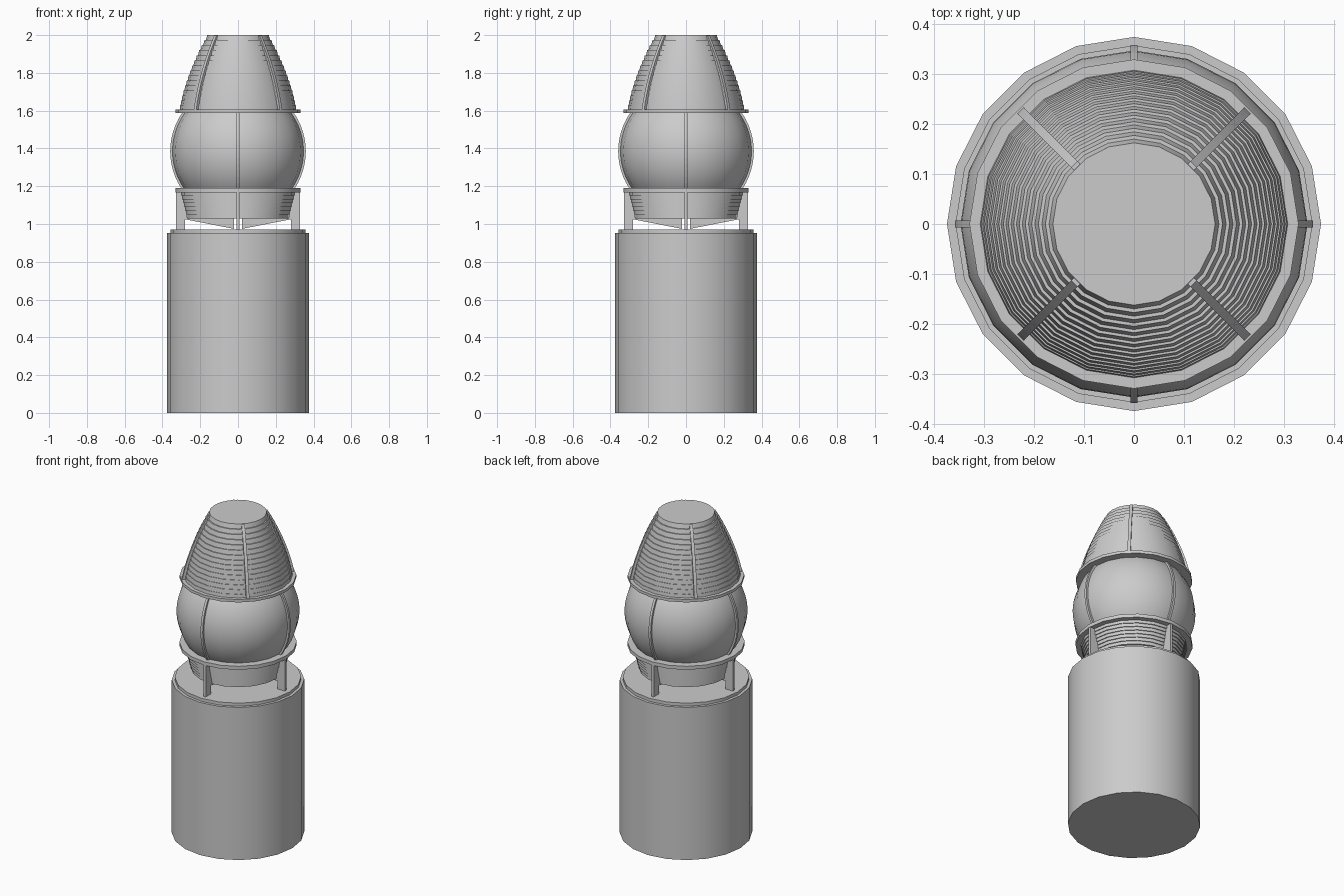
import bpy, bmesh, math
from mathutils import Vector

if "Cube" in bpy.data.objects:
    bpy.data.objects.remove(bpy.data.objects["Cube"])

SIDES = 20


def finish(name, bm, smooth=None):
    bmesh.ops.recalc_face_normals(bm, faces=bm.faces)
    me = bpy.data.meshes.new(name)
    bm.to_mesh(me)
    bm.free()
    ob = bpy.data.objects.new(name, me)
    bpy.context.collection.objects.link(ob)
    if smooth:
        bpy.ops.object.select_all(action='DESELECT')
        ob.select_set(True)
        bpy.context.view_layer.objects.active = ob
        bpy.ops.object.shade_smooth_by_angle(angle=math.radians(smooth))
    return ob


def lathe(name, profile, smooth=25):
    """Closed solid of revolution from (radius, z) points, bottom to top."""
    bm = bmesh.new()
    rings = []
    for r, z in profile:
        rings.append([bm.verts.new((r * math.sin(2 * math.pi * i / SIDES),
                                    r * math.cos(2 * math.pi * i / SIDES), z))
                      for i in range(SIDES)])
    for a, b in zip(rings, rings[1:]):
        for i in range(SIDES):
            j = (i + 1) % SIDES
            bm.faces.new((a[i], a[j], b[j], b[i]))
    bm.faces.new(rings[0])
    bm.faces.new(rings[-1])
    return finish(name, bm, smooth)


def fins(name, profile, width, start):
    """Four radial plates extruded from an (r, z) outline."""
    for k in range(4):
        a = start + k * math.pi / 2
        out = Vector((math.cos(a), math.sin(a), 0))
        side = Vector((-out.y, out.x, 0)) * width / 2
        bm = bmesh.new()
        sheets = [[bm.verts.new(out * r + Vector((0, 0, z)) + side * s)
                   for r, z in profile] for s in (-1, 1)]
        n = len(profile)
        for i in range(n):
            j = (i + 1) % n
            bm.faces.new((sheets[0][i], sheets[0][j], sheets[1][j], sheets[1][i]))
        bm.faces.new(sheets[0])
        bm.faces.new(sheets[1])
        finish(f"{name}_{k + 1}", bm)


def globe_r(z, radius=0.348):
    return math.sqrt(radius ** 2 - (z - 1.385) ** 2)


def dome_r(t):
    return 0.309 - 0.154 * t + 0.08 * t * (1 - t)


# Pedestal with a thin raised cap
lathe("pedestal", [(0.375, 0), (0.375, 0.953)])
lathe("pedestal_cap", [(0.358, 0.95), (0.358, 0.972)])

# Stepped lower collar, widening upward
steps = 7
collar = []
for i in range(steps):
    r = 0.268 + 0.032 * i / (steps - 1)
    z = 1.03 + 0.14 * i / steps
    collar += [(r, z), (r, z + 0.14 / steps)]
lathe("lower_collar", collar)

# Round globe between two band rings
zs = [1.18 + 0.42 * i / 14 for i in range(15)]
lathe("globe", [(globe_r(z), z) for z in zs], 30)
lathe("lower_band", [(0.332, 1.168), (0.332, 1.19)])
lathe("upper_band", [(0.330, 1.588), (0.330, 1.606)])

# Stepped dome, overlapping tapered rings
steps = 15
dome = []
for i in range(steps):
    t0, t1 = i / steps, (i + 1) / steps
    r0, r1 = dome_r(t0), dome_r(t1)
    dome += [(r0, 1.60 + 0.4 * t0), (r0 - 0.5 * (r0 - r1), 1.60 + 0.4 * t1)]
lathe("stepped_dome", dome)

# Feet with tapered webs under the collar
fins("foot", [(0.02, 1.035), (0.02, 0.974), (0.28, 1.025), (0.28, 0.97),
              (0.329, 0.97), (0.329, 1.175), (0.27, 1.175), (0.27, 1.035)], 0.016, 0)

# Curved ribs over the globe
rz = [1.18 + 0.41 * i / 12 for i in range(13)]
fins("globe_rib", [(globe_r(z, 0.359), z) for z in rz] +
     [(globe_r(z, 0.335), z) for z in reversed(rz)], 0.015, 0)

# Curved ribs over the dome, offset by half a quadrant
ts = [i / 10 for i in range(11)]
fins("dome_rib", [(dome_r(t) + 0.014, 1.60 + 0.398 * t) for t in ts] +
     [(dome_r(t) - 0.012, 1.60 + 0.398 * t) for t in reversed(ts)], 0.018, math.pi / 4)
